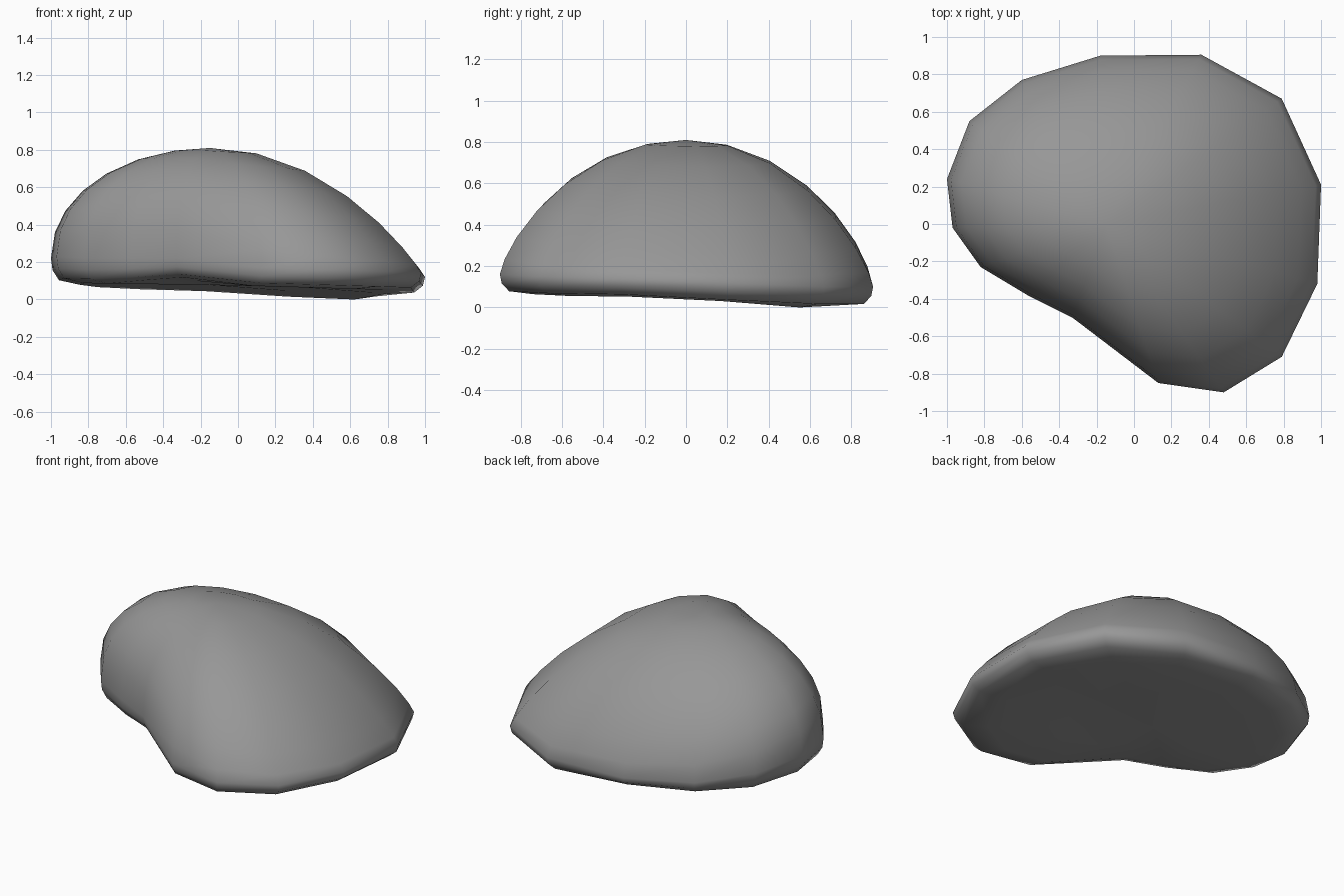
import bpy, bmesh
from mathutils import Vector

if "Cube" in bpy.data.objects:
    bpy.data.objects.remove(bpy.data.objects["Cube"])

# plan outline of the stone: x, y, height of widest point, slope exponent (low = steep wall)
OUTLINE = [
    (-1.00, 0.24, 0.22, 0.48), (-0.97, -0.02, 0.23, 0.47), (-0.82, -0.23, 0.22, 0.44),
    (-0.57, -0.38, 0.22, 0.42), (-0.33, -0.50, 0.22, 0.44), (0.13, -0.85, 0.17, 0.62),
    (0.48, -0.90, 0.16, 0.73), (0.79, -0.71, 0.15, 0.81), (0.98, -0.32, 0.14, 0.89),
    (1.00, 0.21, 0.12, 0.92), (0.79, 0.67, 0.10, 0.85), (0.36, 0.905, 0.10, 0.77),
    (-0.18, 0.90, 0.11, 0.69), (-0.60, 0.77, 0.14, 0.61), (-0.88, 0.55, 0.19, 0.53),
]
PEAK = Vector((-0.15, 0.0, 0.81))


def base_z(x, y):
    # underside dips toward the back right and lifts at the dented front
    dent = 0.04 * max(0, 1 - ((x + 0.3) ** 2 + (y + 0.45) ** 2) / 0.12)
    xp, yp = max(0, x), max(0, y)
    return max(0.0, 0.075 - 0.03 * xp - 0.015 * min(0, x) - 0.045 * yp - 0.093 * xp * yp + dent)


bm = bmesh.new()
rings = []

# underside and rounded lower rim
for r, f in ((0.45, 0.0), (0.82, 0.0), (0.95, 0.17), (0.99, 0.55)):
    ring = []
    for x, y, zw, e in OUTLINE:
        px, py = PEAK.x + (x - PEAK.x) * r, PEAK.y + (y - PEAK.y) * r
        zb = base_z(px, py)
        ring.append(bm.verts.new((px, py, zb + (zw - zb) * f)))
    rings.append(ring)

# domed upper side
for r in (1.0, 0.975, 0.91, 0.8, 0.65, 0.45, 0.22):
    rings.append([bm.verts.new((PEAK.x + (x - PEAK.x) * r, PEAK.y + (y - PEAK.y) * r,
                                zw + (PEAK.z - zw) * (1 - r * r) ** e))
                  for x, y, zw, e in OUTLINE])

# skin between rings, closed with fans
n = len(OUTLINE)
bottom = bm.verts.new((PEAK.x, PEAK.y, base_z(PEAK.x, PEAK.y)))
top = bm.verts.new(PEAK)
for i in range(n):
    j = (i + 1) % n
    for a, b in zip(rings, rings[1:]):
        bm.faces.new((a[i], a[j], b[j], b[i]))
    bm.faces.new((rings[0][j], rings[0][i], bottom))
    bm.faces.new((rings[-1][i], rings[-1][j], top))
bmesh.ops.recalc_face_normals(bm, faces=bm.faces)
for f in bm.faces:
    f.smooth = True

mesh = bpy.data.meshes.new("stone")
bm.to_mesh(mesh)
bm.free()
stone = bpy.data.objects.new("stone", mesh)
bpy.context.collection.objects.link(stone)

# dark grey stone colour
mat = bpy.data.materials.new("dark_grey")
mat.diffuse_color = (0.31, 0.31, 0.31, 1)
mat.use_nodes = True
mat.node_tree.nodes["Principled BSDF"].inputs["Base Color"].default_value = mat.diffuse_color
mesh.materials.append(mat)
